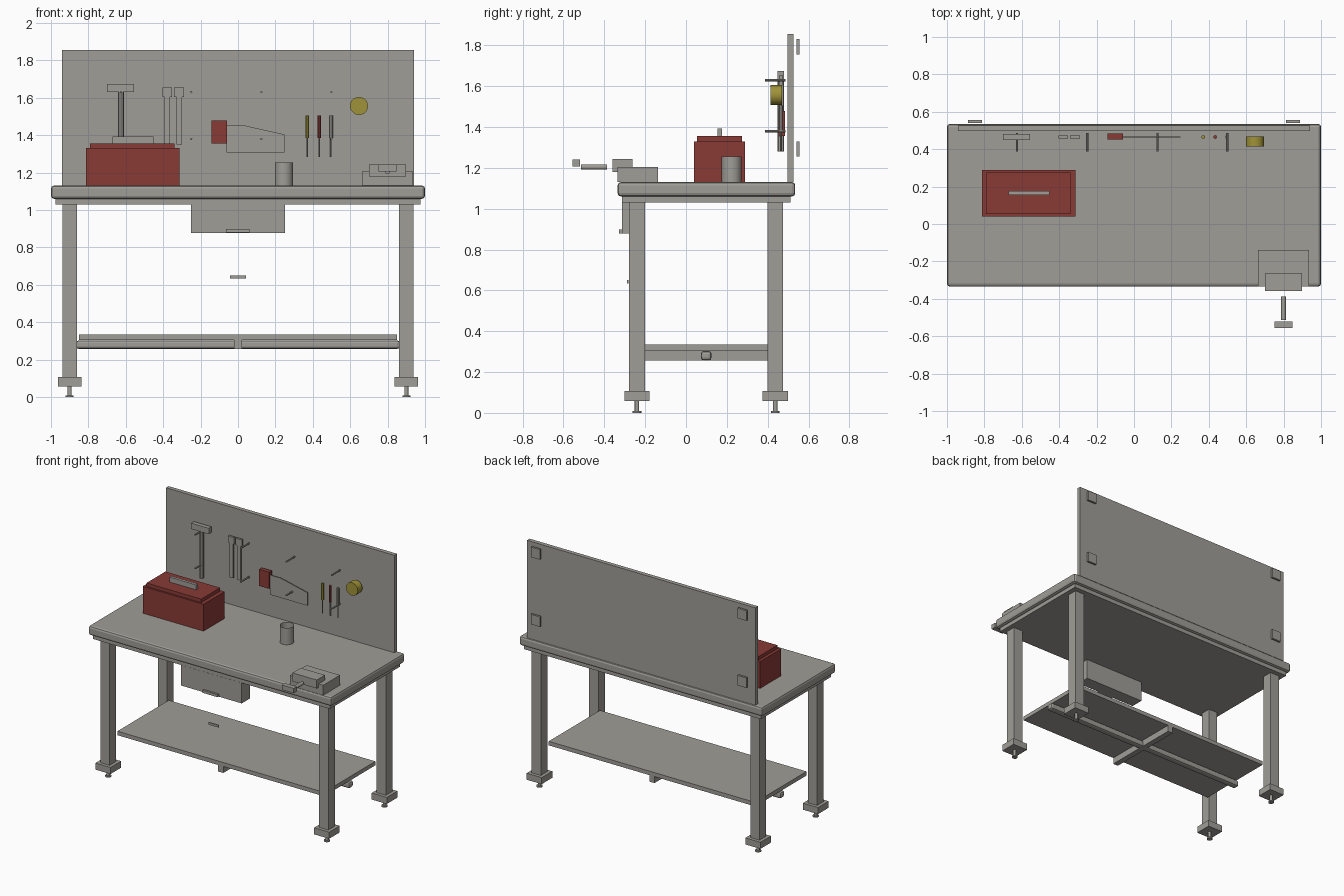
import bpy
import bmesh
from math import radians
from mathutils import Matrix, Vector

if "Cube" in bpy.data.objects:
    bpy.data.objects.remove(bpy.data.objects["Cube"], do_unlink=True)


def material(name, rgb):
    mat = bpy.data.materials.new(name)
    mat.use_nodes = True
    colour = (*rgb, 1)
    mat.diffuse_color = colour
    mat.node_tree.nodes["Principled BSDF"].inputs["Base Color"].default_value = colour
    return mat


GREY = material("warm grey", (0.35, 0.34, 0.31))
RED = material("brick red", (0.25, 0.044, 0.036))
YELLOW = material("mustard yellow", (0.35, 0.29, 0.04))


def finish(name, bm, mat):
    bmesh.ops.recalc_face_normals(bm, faces=bm.faces)
    mesh = bpy.data.meshes.new(name)
    bm.to_mesh(mesh)
    bm.free()
    mesh.materials.append(mat)
    obj = bpy.data.objects.new(name, mesh)
    bpy.context.collection.objects.link(obj)
    return obj


def box(name, x, y, z, mat=GREY, bevel=0):
    """Box given as (min, max) ranges on each axis."""
    bm = bmesh.new()
    bmesh.ops.create_cube(bm, size=1)
    for v in bm.verts:
        v.co = [r[0] + (c + 0.5) * (r[1] - r[0]) for c, r in zip(v.co, (x, y, z))]
    obj = finish(name, bm, mat)
    if bevel:
        mod = obj.modifiers.new("edge", "BEVEL")
        mod.width = bevel
        mod.segments = 2
    return obj


def rod(name, start, end, radius, mat=GREY, sides=12, caps=True):
    """Cylinder between two points."""
    a, b = Vector(start), Vector(end)
    turn = (b - a).to_track_quat("Z", "Y").to_matrix().to_4x4()
    bm = bmesh.new()
    bmesh.ops.create_cone(bm, cap_ends=caps, segments=sides, radius1=radius,
                          radius2=radius, depth=(b - a).length,
                          matrix=Matrix.Translation((a + b) / 2) @ turn)
    obj = finish(name, bm, mat)
    bpy.ops.object.select_all(action="DESELECT")
    obj.select_set(True)
    bpy.context.view_layer.objects.active = obj
    bpy.ops.object.shade_smooth_by_angle(angle=radians(35))
    return obj


def around(c, half):
    return (c - half, c + half)


# Worktop and the frame under it
box("worktop", (-1, 1), (-0.335, 0.535), (1.06, 1.13), bevel=0.016)
box("worktop_frame", (-0.975, 0.975), (-0.313, 0.512), (1.03, 1.06))

# Legs with feet and levelling screws
for side, x in (("left", 0.9), ("right", -0.9)):
    for end, y in (("front", -0.24), ("back", 0.437)):
        tag = f"{end}_{side}"
        box(f"leg_{tag}", around(x, 0.038), around(y, 0.038), (0.1, 1.03))
        box(f"foot_{tag}", around(x, 0.062), around(y, 0.062), (0.057, 0.106))
        rod(f"levelling_screw_{tag}", (x, y, 0.008), (x, y, 0.06), 0.011)
        rod(f"levelling_pad_{tag}", (x, y, 0), (x, y, 0.009), 0.021)

# Lower shelf with its supports
box("shelf", (-0.85, 0.85), (-0.203, 0.4), (0.305, 0.335))
box("shelf_cross_beam", (-0.021, 0.021), (-0.203, 0.4), (0.257, 0.305))
box("shelf_long_beam", (-0.865, 0.865), (0.073, 0.125), (0.257, 0.303), bevel=0.014)

# Drawer with pull and lower latch
box("drawer", (-0.25, 0.25), (-0.314, -0.217), (0.878, 1.03))
box("drawer_pull", (-0.064, 0.062), (-0.328, -0.314), (0.879, 0.899))
box("drawer_latch", (-0.042, 0.042), (-0.289, -0.281), (0.633, 0.65))

# Back board with mounting plates
box("back_board", (-0.94, 0.94), (0.496, 0.527), (1.13, 1.855))
for x in (-0.85, 0.85):
    for z in (1.293, 1.793):
        box("mounting_plate", around(x, 0.037), (0.541, 0.557), around(z, 0.037))

# Pegs
for x in (-0.625, -0.25, 0.125, 0.499):
    for z in (1.38, 1.63):
        rod("peg", (x, 0.388, z), (x, 0.487, z), 0.006, sides=8)

# Hammer
TOOL_Y = 0.465
box("hammer_head", (-0.7, -0.555), around(TOOL_Y, 0.016), (1.63, 1.674))
rod("hammer_handle", (-0.625, TOOL_Y, 1.28), (-0.625, TOOL_Y, 1.63), 0.016, sides=8)

# Spanners
for x in (-0.378, -0.315):
    box("spanner_head", around(x, 0.026), around(TOOL_Y, 0.008), (1.605, 1.655))
    box("spanner_handle", around(x, 0.015), around(TOOL_Y, 0.006), (1.35, 1.605))

# Hand saw
box("saw_handle", (-0.143, -0.06), around(TOOL_Y + 0.003, 0.016), (1.355, 1.478), RED)
bm = bmesh.new()
outline = ((-0.062, 1.308), (0.248, 1.308), (0.248, 1.404), (0.025, 1.454), (-0.062, 1.454))
blade = bm.faces.new([bm.verts.new((x, TOOL_Y - 0.003, z)) for x, z in outline])
back = bmesh.ops.extrude_face_region(bm, geom=[blade])["geom"]
bmesh.ops.translate(bm, vec=(0, 0.006, 0),
                    verts=[g for g in back if isinstance(g, bmesh.types.BMVert)])
finish("saw_blade", bm, GREY)

# Screwdrivers
for x, mat in ((0.37, YELLOW), (0.434, RED), (0.497, GREY)):
    rod("screwdriver_handle", (x, TOOL_Y, 1.385), (x, TOOL_Y, 1.505), 0.01, mat, 8)
    rod("screwdriver_shaft", (x, TOOL_Y, 1.283), (x, TOOL_Y, 1.385), 0.004, GREY, 8)

# Tape roll
rod("tape_roll", (0.647, 0.415, 1.556), (0.647, 0.469, 1.556), 0.049, YELLOW)

# Toolbox
box("toolbox", (-0.812, -0.312), (0.04, 0.288), (1.13, 1.33), RED)
box("toolbox_lid", (-0.79, -0.34), (0.053, 0.275), (1.33, 1.356), RED)
box("toolbox_handle", (-0.672, -0.452), (0.154, 0.176), (1.356, 1.393))

# Open cup
rod("cup", (0.246, 0.224, 1.13), (0.246, 0.224, 1.255), 0.049, sides=16, caps=False)

# Bench vise
box("vise_base", (0.662, 0.936), (-0.335, -0.138), (1.13, 1.205))
box("vise_jaw", (0.7, 0.899), (-0.359, -0.262), (1.18, 1.243))
rod("vise_screw", (0.8, -0.513, 1.204), (0.8, -0.387, 1.204), 0.013)
box("vise_handle", (0.75, 0.848), (-0.556, -0.52), (1.206, 1.242))
